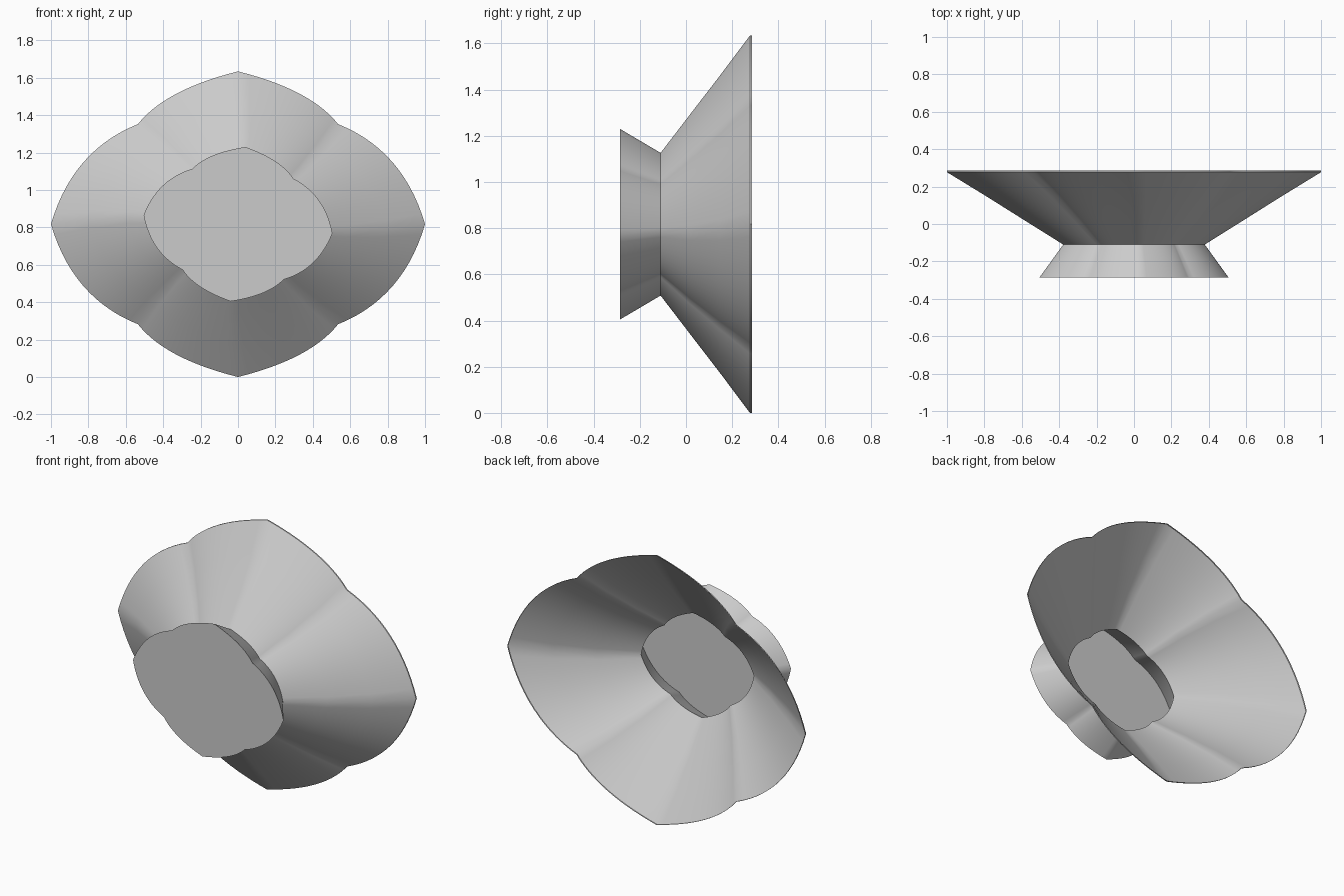
import bpy, bmesh, math
from mathutils import Vector, Matrix

if "Cube" in bpy.data.objects:
    bpy.data.objects.remove(bpy.data.objects["Cube"])

CENTRE_Z = 0.817
STEPS = 14


def arc(a, ctrl, b):
    """Quadratic curve from a up to (not including) b."""
    a, ctrl, b = Vector(a), Vector(ctrl), Vector(b)
    return [a * (1 - t) ** 2 + ctrl * 2 * t * (1 - t) + b * t * t
            for t in (i / STEPS for i in range(STEPS))]


# Scalloped outline: one quarter (side petal, top petal), then mirrored
tip_x, notch, tip_z = (1.0, 0.0), (0.535, 0.535), (0.0, 0.817)
quarter = arc(tip_x, (0.885, 0.395), notch) + arc(notch, (0.389, 0.72), tip_z)
half = quarter + [Vector(tip_z)] + [Vector((-p.x, p.y)) for p in reversed(quarter)]
outline = half + [Vector((p.x, -p.y)) for p in reversed(half[1:-1])]

# Sections along y: position, scale, twist in degrees
sections = [
    (-0.285, 0.507, -5.5),   # foot
    (-0.11, 0.38, -5.5),     # waist
    (0.02, 0.587, -3.67),
    (0.15, 0.793, -1.83),
    (0.277, 1.0, 0.0),       # rim
    (0.285, 1.0, 0.0),       # rim lip
]

bm = bmesh.new()
rings = []
for y, scale, twist in sections:
    rot = Matrix.Rotation(math.radians(twist), 2)
    pts = [rot @ (p * scale) for p in outline]
    rings.append([bm.verts.new((p.x, y, CENTRE_Z + p.y)) for p in pts])

# Walls between sections
n = len(outline)
for r0, r1 in zip(rings, rings[1:]):
    for i in range(n):
        j = (i + 1) % n
        bm.faces.new((r0[i], r0[j], r1[j], r1[i]))

# Flat foot cap
bm.faces.new(rings[0])
bmesh.ops.recalc_face_normals(bm, faces=bm.faces)
cap = min(bm.faces, key=lambda f: f.calc_center_median().y)
if cap.normal.y > 0:
    bmesh.ops.reverse_faces(bm, faces=bm.faces)

mesh = bpy.data.meshes.new("scalloped_bowl")
bm.to_mesh(mesh)
bm.free()
bowl = bpy.data.objects.new("scalloped_bowl", mesh)
bpy.context.collection.objects.link(bowl)

bpy.context.view_layer.objects.active = bowl
bowl.select_set(True)
bpy.ops.object.shade_smooth_by_angle(angle=math.radians(35))
